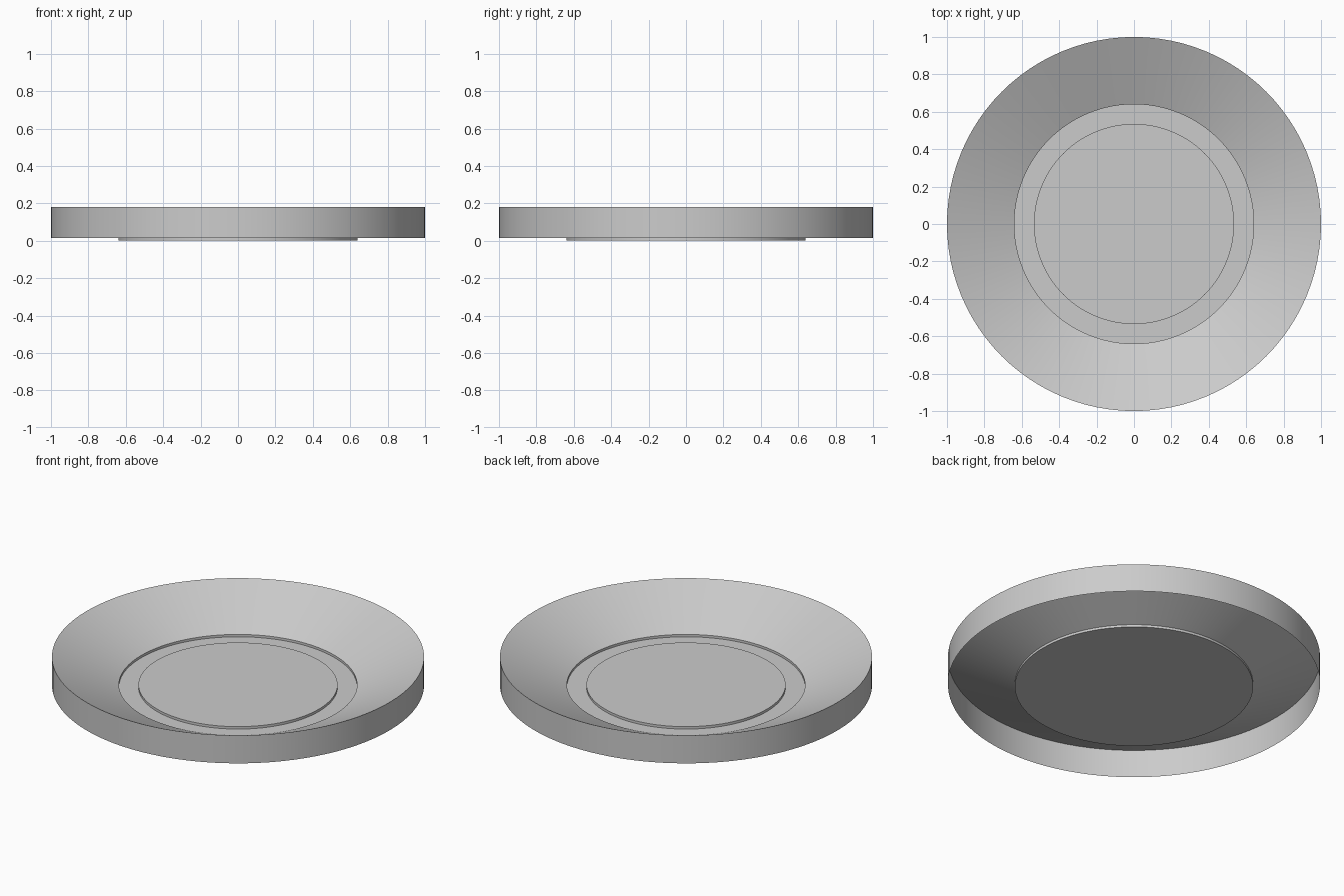
import bpy, bmesh, math

if "Cube" in bpy.data.objects:
    bpy.data.objects.remove(bpy.data.objects["Cube"])

SEGMENTS = 96
STEP = 0.014      # height of the foot and of the raised centre
RIM_Z = 0.18

grey = bpy.data.materials.new("plain_grey")
grey.diffuse_color = (0.6, 0.6, 0.6, 1.0)
grey.use_nodes = True
grey.node_tree.nodes["Principled BSDF"].inputs["Base Color"].default_value = grey.diffuse_color


def lathe(name, profile):
    """Revolve a (radius, z) profile about z; radius 0 closes to a point."""
    bm = bmesh.new()
    verts = [bm.verts.new((r, 0, z)) for r, z in profile]
    edges = [bm.edges.new(pair) for pair in zip(verts, verts[1:])]
    bmesh.ops.spin(bm, geom=verts + edges, cent=(0, 0, 0), axis=(0, 0, 1),
                   angle=math.tau, steps=SEGMENTS, use_merge=True)
    bmesh.ops.remove_doubles(bm, verts=bm.verts, dist=1e-5)
    bmesh.ops.recalc_face_normals(bm, faces=bm.faces)
    mesh = bpy.data.meshes.new(name)
    bm.to_mesh(mesh)
    bm.free()
    mesh.materials.append(grey)
    obj = bpy.data.objects.new(name, mesh)
    bpy.context.collection.objects.link(obj)
    bpy.ops.object.select_all(action='DESELECT')
    obj.select_set(True)
    bpy.context.view_layer.objects.active = obj
    bpy.ops.object.shade_smooth_by_angle(angle=math.radians(5))
    # open shells: make the profile's first face look up or outward
    return obj


# Thin dish: flat floor, small foot step, sloped wall, hanging outer skirt
dish = lathe("dish", [(0, 0), (0.64, 0), (0.64, STEP), (1, RIM_Z), (1, STEP)])
# Normals point up inside the dish and outward on the skirt
if dish.data.polygons[0].normal.z < 0 and abs(dish.data.polygons[0].normal.z) > 0.5:
    dish.data.flip_normals()

# Raised round centre resting on the floor
centre = lathe("raised_centre", [(0.535, 0.0005), (0.535, STEP + 0.001), (0, STEP + 0.001)])
